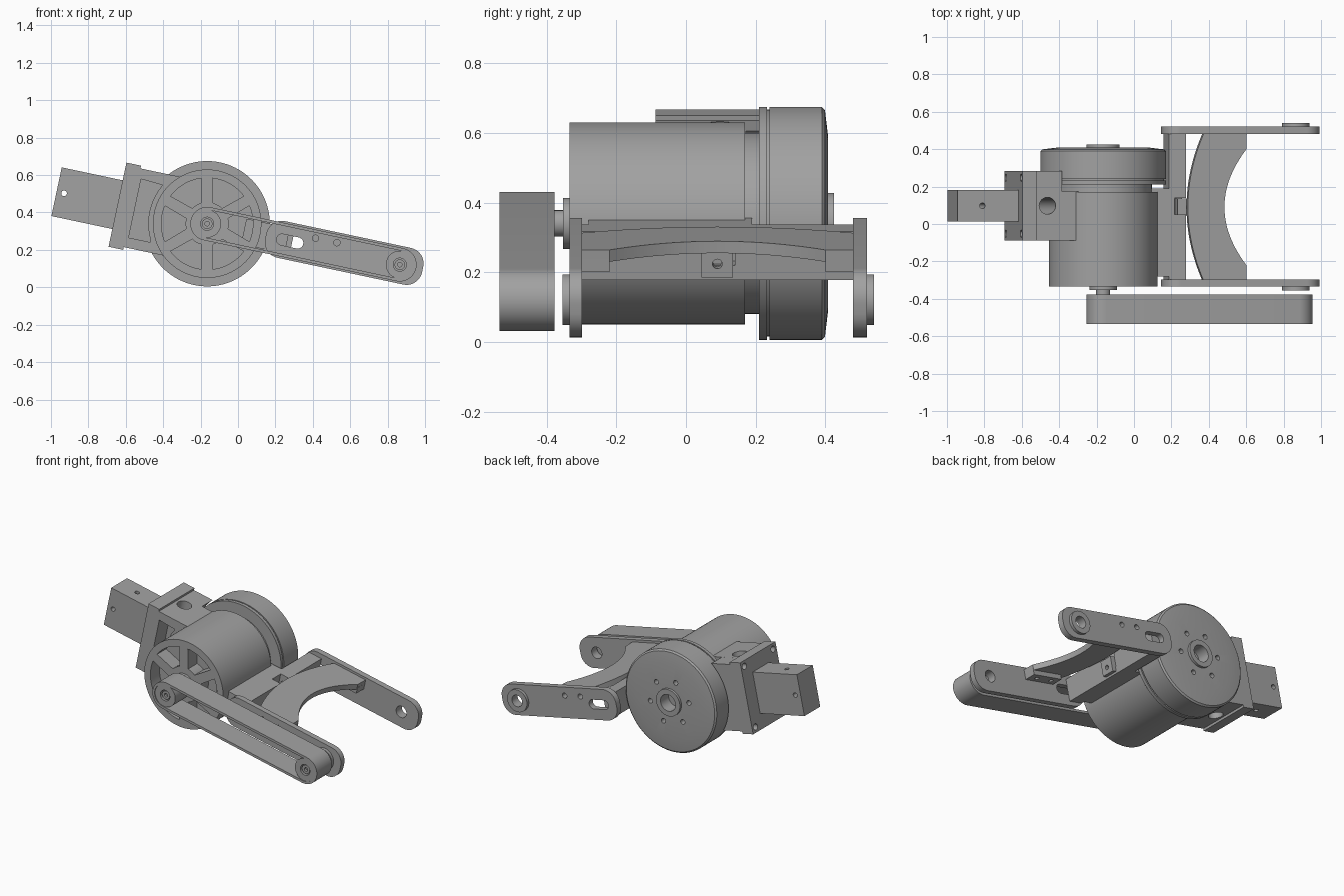
import bpy, bmesh, math
from mathutils import Matrix

if "Cube" in bpy.data.objects:
    bpy.data.objects.remove(bpy.data.objects["Cube"], do_unlink=True)

# One grey, and a tilted frame centred on the motor axle
grey = bpy.data.materials.new("machined_grey")
grey.use_nodes = True
grey.diffuse_color = (0.36, 0.36, 0.36, 1)
grey.node_tree.nodes["Principled BSDF"].inputs["Base Color"].default_value = grey.diffuse_color
FRAME = Matrix.Translation((-0.165, 0, 0.34)) @ Matrix.Rotation(math.radians(12), 4, 'Y')
ORDER = {'x': lambda p, q, t: (t, p, q), 'y': lambda p, q, t: (p, t, q), 'z': lambda p, q, t: (p, q, t)}
MID = 0.0975  # y of the bracket centre


def arc(u, v, r, a0, a1, n):
    angles = [math.radians(a0 + (a1 - a0) * i / n) for i in range(n + 1)]
    return [(u + r * math.cos(a), v + r * math.sin(a)) for a in angles]


def circle(u, v, r, n=48):
    return arc(u, v, r, 0, 360, n)[:-1]


def rect(u0, u1, v0, v1):
    return [(u0, v0), (u1, v0), (u1, v1), (u0, v1)]


def rounded(u0, u1, v0, v1, r):
    return (arc(u1 - r, v1 - r, r, 0, 90, 10) + arc(u0 + r, v1 - r, r, 90, 180, 10)
            + arc(u0 + r, v0 + r, r, 180, 270, 10) + arc(u1 - r, v0 + r, r, 270, 360, 10))


def slot(u0, u1, r):
    return arc(u1, 0, r, -90, 90, 20) + arc(u0, 0, r, 90, 270, 20)


def prism(name, outline, a, b, axis='y', cuts=()):
    """Extrude an outline along an axis, then subtract the cutter objects."""
    bm = bmesh.new()
    face = bm.faces.new([bm.verts.new(ORDER[axis](p, q, a)) for p, q in outline])
    tip = bmesh.ops.extrude_face_region(bm, geom=[face])["geom"]
    step = ORDER[axis](0, 0, b - a)
    bmesh.ops.translate(bm, vec=step, verts=[g for g in tip if isinstance(g, bmesh.types.BMVert)])
    bmesh.ops.recalc_face_normals(bm, faces=bm.faces)
    return finish(name, bm, cuts)


def lathe(name, profile, cuts=(), n=96):
    """Spin (radius, y) points about the motor axle."""
    bm = bmesh.new()
    rings = [[bm.verts.new((p, y, q)) for p, q in circle(0, 0, r, n)] for r, y in profile]
    for low, high in zip(rings, rings[1:]):
        for i in range(n):
            bm.faces.new((low[i], low[(i + 1) % n], high[(i + 1) % n], high[i]))
    bm.faces.new(rings[0])
    bm.faces.new(rings[-1])
    bmesh.ops.recalc_face_normals(bm, faces=bm.faces)
    return finish(name, bm, cuts)


def finish(name, bm, cuts):
    mesh = bpy.data.meshes.new(name)
    bm.to_mesh(mesh)
    bm.free()
    mesh.materials.append(grey)
    ob = bpy.data.objects.new(name, mesh)
    bpy.context.collection.objects.link(ob)
    ob.matrix_world = FRAME
    for cutter in cuts:
        mod = ob.modifiers.new("cut", 'BOOLEAN')
        mod.operation, mod.solver, mod.object = 'DIFFERENCE', 'EXACT', cutter
    if cuts:
        bpy.context.view_layer.update()
        graph = bpy.context.evaluated_depsgraph_get()
        ob.data = bpy.data.meshes.new_from_object(ob.evaluated_get(graph))
        ob.modifiers.clear()
        for cutter in cuts:
            bpy.data.objects.remove(cutter, do_unlink=True)
    bpy.ops.object.select_all(action='DESELECT')
    ob.select_set(True)
    bpy.context.view_layer.objects.active = ob
    bpy.ops.object.shade_smooth_by_angle(angle=math.radians(30))
    return ob


def cutter(outline, a, b, axis='y'):
    ob = prism("cutter", outline, a, b, axis)
    ob.hide_render = True
    return ob


# Motor housing with six pockets in its front face
pockets = []
for k in range(6):
    mid = 72 + 60 * k
    pockets.append(cutter(arc(0, 0, 0.245, mid - 23, mid + 23, 10)
                          + arc(0, 0, 0.115, mid + 14, mid - 14, 6), -0.4, -0.24))
lathe("motor_housing", [(0.29, -0.335), (0.29, 0.17), (0.26, 0.17), (0.26, 0.215)], pockets)

# Rotor drum with a groove, a coned back and a bolt circle
bolts = [cutter(circle(*p, 0.016, 16), 0.37, 0.5) for p in circle(0, 0, 0.145, 6)]
bolts.append(cutter(circle(0, 0, 0.055), 0.34, 0.5))
lathe("rotor_drum", [(0.335, 0.21), (0.335, 0.232), (0.325, 0.232), (0.325, 0.24), (0.335, 0.24),
                     (0.335, 0.39), (0.325, 0.399), (0.25, 0.408), (0.088, 0.408), (0.088, 0.425)], bolts)

# Output hub and shaft in front of the housing
lathe("output_hub", [(0.073, -0.33), (0.073, -0.353), (0.038, -0.353), (0.038, -0.38)])

# Clamp bracket behind the motor
corners = [cutter(circle(MID + y, v, 0.02, 20), -0.6, -0.3, 'x')
           for y in (-0.15, 0.15) for v in (-0.195, 0.195)]
prism("bracket_plate", rect(MID - 0.185, MID + 0.185, -0.23, 0.23), -0.49, -0.41, 'x', corners)
window = [(-0.395, -0.16), (-0.275, -0.16)] + arc(0, 0, 0.315, 208, 151, 10) + [(-0.395, 0.16)]
prism("bracket_block", rect(-0.415, -0.15, -0.215, 0.215), MID - 0.185, MID + 0.075, 'y',
      [cutter(window, -0.2, 0.03), cutter(circle(-0.35, MID, 0.045, 32), -0.3, 0.3, 'z'),
       cutter(circle(0, 0, 0.28, 64), -0.2, 0.3)])
prism("bracket_ear", [(-0.415, -0.215)] + arc(0, 0, 0.345, 218.5, 141.5, 20) + [(-0.415, 0.215)],
      MID + 0.075, MID + 0.185, 'y', [cutter(circle(-0.35, MID, 0.045, 32), -0.3, 0.3, 'z')])

# Rectangular beam with cross holes
prism("beam", rect(-0.823, -0.48, -0.133, 0.133), MID - 0.083, MID + 0.083, 'y',
      [cutter(circle(-0.782, 0, 0.015, 20), -0.1, 0.3),
       cutter(circle(-0.688, MID, 0.015, 20), -0.3, 0.3, 'z')])

# Belt loop, pulleys and their caps
LENGTH = 1.053
prism("belt", slot(0, LENGTH, 0.09), -0.535, -0.378, 'y', [cutter(slot(0, LENGTH, 0.074), -0.6, -0.3)])
for name, u in (("drive_pulley", 0), ("end_pulley", LENGTH)):
    prism(name, circle(u, 0, 0.0745), -0.53, -0.38, 'y', [cutter(circle(u, 0, 0.035, 32), -0.6, -0.505)])
    prism(name + "_pin", circle(u, 0, 0.028, 32), -0.522, -0.39, 'y',
          [cutter(circle(u, 0, 0.012, 16), -0.6, -0.48)])

# Two fork plates with slot, holes and bushing
for side, inner, outer in (("front", -0.298, -0.335), ("back", 0.48, 0.52)):
    lip = outer + math.copysign(0.02, outer)

    def through(outline):
        return cutter(outline, inner - 0.1, inner + 0.1)
    prism(side + "_fork_plate", rounded(0.32, 1.178, -0.1, 0.1, 0.085), inner, outer, 'y',
          [through(slot(0.41, 0.495, 0.03)), through(circle(0.583, 0.045, 0.017, 20)),
           through(circle(0.70, 0.045, 0.017, 20)), through(circle(LENGTH, 0, 0.05, 32))])
    prism(side + "_bushing", circle(LENGTH, 0, 0.073), inner, lip, 'y',
          [through(circle(LENGTH, 0, 0.038, 32))])

# Mounting foot and crossbar joining the motor to the fork
prism("mounting_foot", rect(0.2, 0.35, -0.07, 0.07), -0.28, 0.19)
prism("crossbar", rect(0.345, 0.438, -0.073, 0.07), -0.3, 0.482, 'y',
      [cutter(rect(0.375, 0.5, 0.05, 0.14), -0.03, 0.2, 'z')])
prism("bolt_block", rect(0.40, 0.465, -0.06, 0.035), 0.045, 0.135, 'y',
      [cutter(circle(0.09, -0.02, 0.014, 20), 0.42, 0.6, 'x')])

# Waisted web with thick end pads
steps = [i / 12 for i in range(-12, 13)]
left = [(0.445 + 0.085 * t * t, 0.09 + 0.39 * t) for t in steps]
right = [(0.645 + 0.12 * t * t, 0.09 + 0.31 * t) for t in reversed(steps)]
prism("web", left + [(0.767, 0.482)] + right + [(0.767, -0.3)], 0.05, 0.085, 'z')
for name, y0, y1 in (("front_pad", -0.3, -0.22), ("back_pad", 0.40, 0.482)):
    prism(name, rect(0.55, 0.767, 0.02, 0.06), y0, y1, 'y',
          [cutter(circle(u, (y0 + y1) / 2, 0.014, 16), 0, 0.05, 'z') for u in (0.6, 0.71)])
